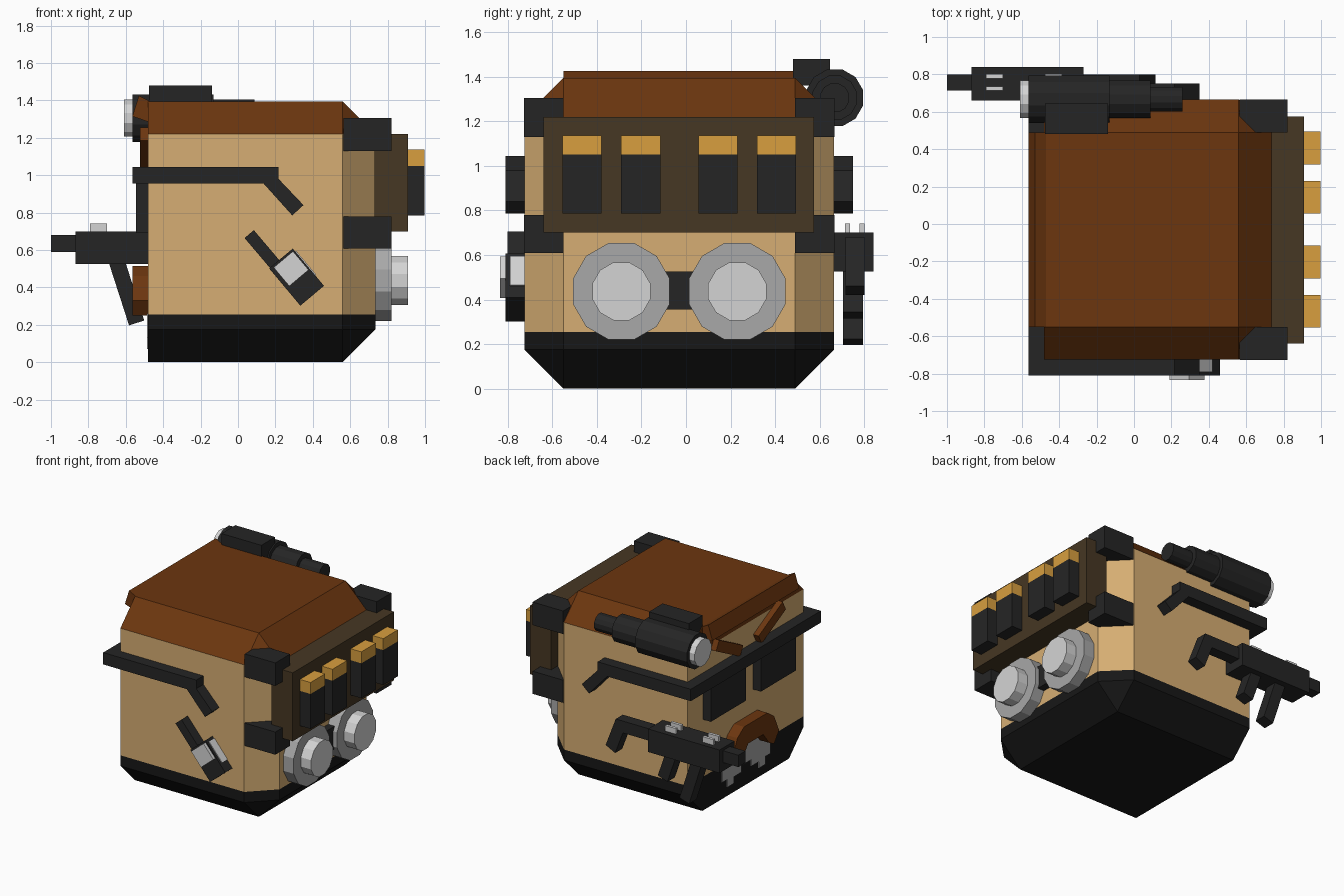
import bpy, bmesh, math
from mathutils import Vector, Matrix

if "Cube" in bpy.data.objects:
    bpy.data.objects.remove(bpy.data.objects["Cube"])

def lin(c):
    c /= 255
    return c / 12.92 if c <= 0.04045 else ((c + 0.055) / 1.055) ** 2.4

def material(name, r, g, b):
    m = bpy.data.materials.new(name)
    m.diffuse_color = (lin(r), lin(g), lin(b), 1)
    m.use_nodes = True
    m.node_tree.nodes["Principled BSDF"].inputs["Base Color"].default_value = m.diffuse_color
    return m

TAN = material("tan", 214, 174, 115)
BROWN = material("brown", 108, 54, 15)
DARK = material("charcoal", 37, 37, 37)
BLACK = material("black", 23, 23, 23)
GRAY = material("gray", 168, 168, 168)
SILVER = material("silver", 212, 212, 212)
OLIVE = material("olive_brown", 70, 55, 35)
GOLD = material("gold", 216, 159, 63)
CY = -0.03  # symmetry plane of the head

def finish(name, bm, mats):
    bmesh.ops.recalc_face_normals(bm, faces=bm.faces)
    me = bpy.data.meshes.new(name)
    bm.to_mesh(me)
    bm.free()
    for m in mats:
        me.materials.append(m)
    ob = bpy.data.objects.new(name, me)
    bpy.context.collection.objects.link(ob)
    return ob

def box(name, x, y, z, mat):
    bm = bmesh.new()
    bmesh.ops.create_cube(bm, size=1)
    for v in bm.verts:
        v.co = Vector([(r[0] + r[1]) / 2 + c * (r[1] - r[0]) for r, c in zip((x, y, z), v.co)])
    return finish(name, bm, [mat])

def prism(name, pts, axis, a, b, mat):
    """Extrude an outline: (x, z) along y or (y, z) along x."""
    bm = bmesh.new()
    put = (lambda p, d: (p[0], d, p[1])) if axis == 'y' else (lambda p, d: (d, p[0], p[1]))
    f = bm.faces.new([bm.verts.new(put(p, a)) for p in pts])
    r = bmesh.ops.extrude_face_region(bm, geom=[f])
    shift = Vector(put((0, 0), b - a))
    for g in r['geom']:
        if isinstance(g, bmesh.types.BMVert):
            g.co += shift
    return finish(name, bm, [mat])

def bar(name, p, q, w, axis, a, b, mat):
    """Straight slanted bar of width w between two points."""
    p, q = Vector(p), Vector(q)
    d = (q - p).normalized()
    n = Vector((-d.y, d.x)) * w / 2
    return prism(name, [p + n, q + n, q - n, p - n], axis, a, b, mat)

def disc(name, x0, x1, y, z, r, mat, n=12):
    """Cylinder along x with flats at top and sides."""
    pts = [(y + r * math.cos((i + .5) * 2 * math.pi / n),
            z + r * math.sin((i + .5) * 2 * math.pi / n)) for i in range(n)]
    return prism(name, pts, 'x', x0, x1, mat)

# Head: chamfered block sliced flat at the face, coloured by height
bm = bmesh.new()
bmesh.ops.create_cube(bm, size=1)
lo, hi = Vector((-0.9, -0.725, 0)), Vector((0.735, 0.665, 1.395))
for v in bm.verts:
    v.co = Vector([l + (c + .5) * (h - l) for l, h, c in zip(lo, hi, v.co)])
bmesh.ops.bevel(bm, geom=bm.edges[:], offset=0.175, segments=1, affect='EDGES', profile=0.5)
g = bm.verts[:] + bm.edges[:] + bm.faces[:]
r = bmesh.ops.bisect_plane(bm, geom=g, plane_co=(-0.48, 0, 0), plane_no=(1, 0, 0), clear_inner=True)
bmesh.ops.holes_fill(bm, edges=[e for e in bm.edges if e.is_boundary], sides=0)
for h in (0.255, 1.22):
    g = bm.verts[:] + bm.edges[:] + bm.faces[:]
    bmesh.ops.bisect_plane(bm, geom=g, plane_co=(0, 0, h), plane_no=(0, 0, 1))
for f in bm.faces:
    z = f.calc_center_median().z
    f.material_index = 1 if z < 0.25 else 2 if z > 1.225 else 0
finish("head", bm, [TAN, BLACK, BROWN])

# Hair lip above the face
prism("hair_lip", [(-0.565, 1.315), (-0.53, 1.425), (-0.465, 1.392), (-0.465, 1.28)],
      'y', -0.55, 0.49, BROWN)

# Glasses: front bar, lenses, bent temple arms
box("glasses_bar", (-0.565, -0.479), (-0.81, 0.75), (0.955, 1.045), DARK)
arm = [(-0.565, 1.045), (0.217, 1.045), (0.217, 0.98), (0.35, 0.84),
       (0.29, 0.785), (0.137, 0.955), (-0.565, 0.955)]
for s, side in ((1, "left"), (-1, "right")):
    prism("temple_arm_" + side, arm, 'y', CY + s * 0.69, CY + s * 0.78, DARK)
    y = sorted((CY + s * 0.09, CY + s * 0.51))
    box("lens_" + side, (-0.545, -0.479), y, (0.69, 0.96), DARK)
    # Slanted eyebrow
    bar("eyebrow_" + side, (CY + s * 0.40, 1.22), (CY + s * 0.11, 1.07), 0.08, 'x', -0.525, -0.479, BROWN)
    # Corner brackets
    y = sorted((CY + s * 0.52, CY + s * 0.696))
    box("upper_bracket_" + side, (0.565, 0.822), y, (1.13, 1.305), DARK)
    box("lower_bracket_" + side, (0.565, 0.822), y, (0.608, 0.78), DARK)
    # Round twin discs on the back
    disc("outer_disc_" + side, 0.73, 0.822, CY + s * 0.26, 0.437, 0.224, GRAY)
    disc("inner_disc_" + side, 0.82, 0.908, CY + s * 0.26, 0.437, 0.135, SILVER)
    # Cartridges with gold tips
    for k, c in enumerate((0.173, 0.436)):
        y = (CY + s * c - 0.0875, CY + s * c + 0.0875)
        box(f"cartridge_{side}_{k}", (0.90, 0.997), y, (0.785, 1.05), DARK)
        box(f"cartridge_tip_{side}_{k}", (0.90, 0.997), y, (1.05, 1.137), GOLD)
box("disc_bridge", (0.73, 0.79), (-0.12, 0.06), (0.355, 0.527), DARK)
box("cartridge_plate", (0.73, 0.908), (-0.64, 0.575), (0.70, 1.22), OLIVE)

# Moustache and the stepped grey chin patch
half = [(0.14, 0.515), (0.22, 0.46), (0.28, 0.33), (0.22, 0.25), (0.16, 0.28), (0.09, 0.37)]
prism("moustache", [(CY + y, z) for y, z in half] + [(CY - y, z) for y, z in reversed(half)],
      'x', -0.565, -0.479, BROWN)
half = [(0.20, 0.33), (0.20, 0.26), (0.29, 0.26), (0.29, 0.13), (0.23, 0.13),
        (0.23, 0.07), (0.15, 0.07), (0.15, 0.12), (0.06, 0.12), (0.06, 0.17)]
prism("chin_patch", [(CY + y, z) for y, z in half] + [(CY - y, z) for y, z in reversed(half)],
      'x', -0.487, -0.479, GRAY)

# Flashlight with mount on the upper left edge
disc("flashlight_body", -0.565, -0.13, 0.667, 1.305, 0.132, DARK)
disc("flashlight_middle", -0.14, 0.087, 0.667, 1.305, 0.103, DARK)
disc("flashlight_tail", 0.08, 0.26, 0.667, 1.305, 0.067, DARK)
disc("flashlight_lens", -0.61, -0.56, 0.667, 1.305, 0.103, SILVER)
box("flashlight_mount", (-0.475, -0.14), (0.48, 0.645), (1.36, 1.48), DARK)

# Gun on the left side
box("gun_body", (-0.87, -0.27), (0.66, 0.84), (0.525, 0.70), DARK)
box("gun_barrel", (-1.0, -0.86), (0.715, 0.80), (0.59, 0.68), DARK)
prism("gun_stock", [(-0.28, 0.68), (0.03, 0.68), (0.115, 0.46), (0.035, 0.42), (-0.03, 0.59), (-0.28, 0.59)],
      'y', 0.715, 0.80, DARK)
bar("gun_magazine", (-0.655, 0.56), (-0.542, 0.21), 0.085, 'y', 0.705, 0.795, DARK)
bar("gun_grip", (-0.44, 0.56), (-0.36, 0.33), 0.085, 'y', 0.705, 0.795, DARK)
for k, x in enumerate((-0.745, -0.43)):
    for j, y in enumerate((0.725, 0.79)):
        box(f"gun_sight_{k}_{j}", (x - 0.045, x + 0.045), (y - 0.011, y + 0.011), (0.69, 0.742), SILVER)

# Slanted tool on the right side
d = Vector((31, -37)).normalized()
n = Vector((-d.y, d.x))
c = Vector((0.313, 0.455))
bar("tool_handle", (0.06, 0.685), (0.31, 0.39), 0.065, 'y', -0.80, -0.72, DARK)
bar("tool_box", c - d * 0.13, c + d * 0.13, 0.165, 'y', -0.81, -0.72, DARK)
p = Vector((0.284, 0.50))
bar("tool_front_plate", p - d * 0.065, p + d * 0.065, 0.135, 'y', -0.835, -0.80, SILVER)
p = c + n * 0.0825
bar("tool_side_plate", p - d * 0.11, p + d * 0.06, 0.012, 'y', -0.79, -0.725, SILVER)
